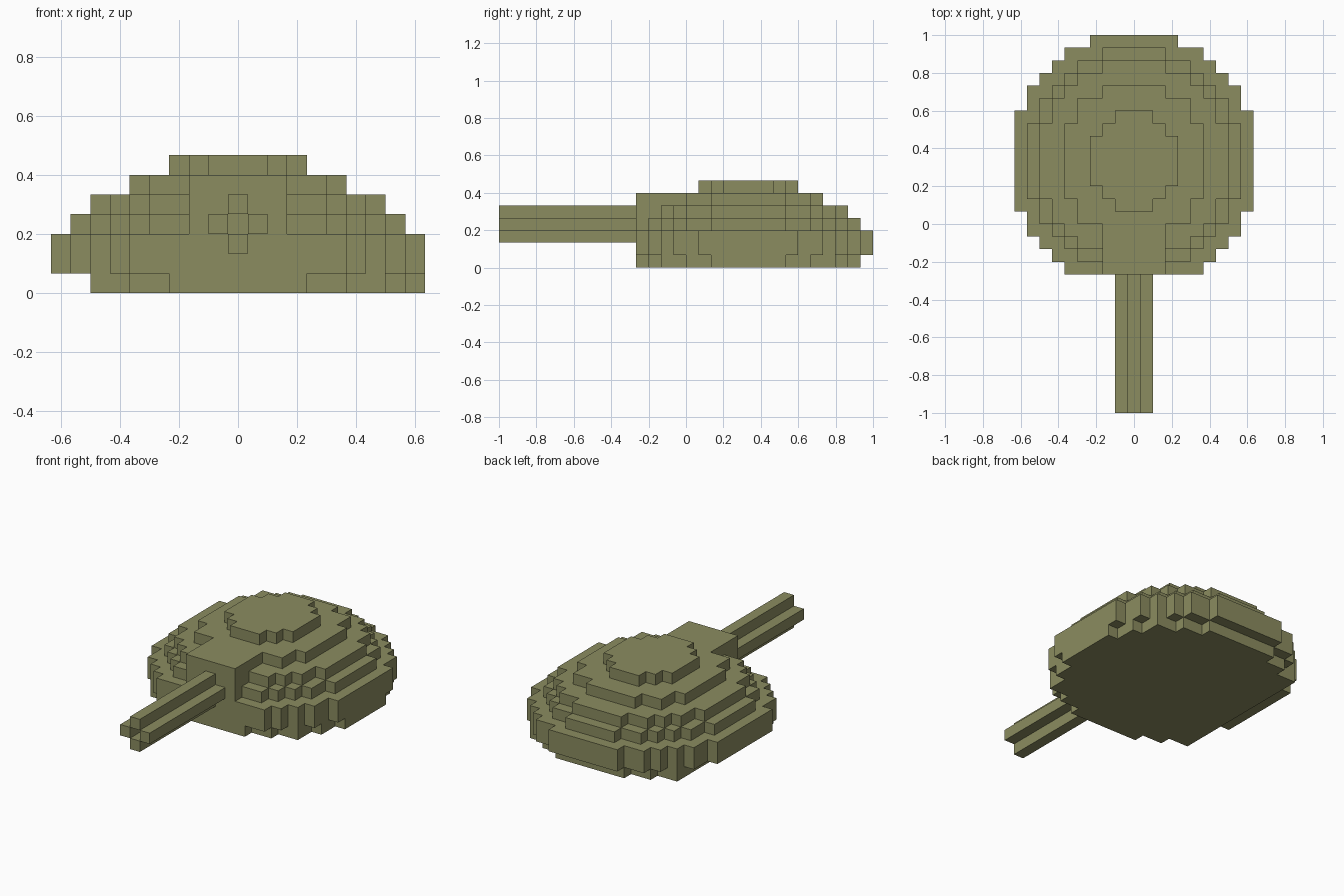
import bpy
import bmesh

cube = bpy.data.objects.get("Cube")
if cube:
    bpy.data.objects.remove(cube, do_unlink=True)

U = 1 / 15      # size of one block
MID_Y = 5       # hull centre along y, in blocks

# Single olive paint
olive = bpy.data.materials.new("olive_green")
olive.use_nodes = True
colour = (0.258, 0.262, 0.117, 1)
olive.diffuse_color = colour
bsdf = olive.node_tree.nodes["Principled BSDF"]
bsdf.inputs["Base Color"].default_value = colour
bsdf.inputs["Roughness"].default_value = 0.8


def prism(name, outline, z0, z1):
    """Extrude a flat outline (in blocks) from z0 to z1."""
    bm = bmesh.new()
    face = bm.faces.new([bm.verts.new((x * U, y * U, z0 * U)) for x, y in outline])
    top = bmesh.ops.extrude_face_region(bm, geom=[face])["geom"]
    bmesh.ops.translate(bm, vec=(0, 0, (z1 - z0) * U),
                        verts=[v for v in top if isinstance(v, bmesh.types.BMVert)])
    bmesh.ops.recalc_face_normals(bm, faces=bm.faces)
    mesh = bpy.data.meshes.new(name)
    bm.to_mesh(mesh)
    bm.free()
    mesh.materials.append(olive)
    obj = bpy.data.objects.new(name, mesh)
    bpy.context.collection.objects.link(obj)
    return obj


def layer(name, front, back, z0, z1, left_limit=99):
    """Stepped round layer: block counts each side of the middle column,
    listed row by row outwards from the hull centre."""
    rows = front[::-1] + back
    start = MID_Y - len(front)
    right, left = [], []
    for side, pts, limit in ((1, right, 99), (-1, left, left_limit)):
        widths = [min(w, limit) + 0.5 for w in rows]
        for i, w in enumerate(widths):
            if i == 0 or widths[i - 1] != w:
                pts.append((side * w, start + i))
            if i == len(widths) - 1 or widths[i + 1] != w:
                pts.append((side * w, start + i + 1))
    return prism(name, right + left[::-1], z0, z1)


def box(name, x0, x1, y0, y1, z0, z1):
    return prism(name, [(x0, y0), (x1, y0), (x1, y1), (x0, y1)], z0, z1)


# Underside, cut short on one side
base = [9, 9, 9, 8, 8, 7, 7, 5, 3]
layer("base", base, base, 0, 1, left_limit=7)

# Widest band, cut flat at the front
hull = [9, 9, 9, 9, 8, 8, 7, 6, 5, 3]
layer("hull", hull[:9], hull, 1, 3)

# Stepped dome; the front rows widen into the gun mount
lower = [8, 8, 8, 7, 7, 6, 5, 4, 2]
layer("lower_step", lower, lower, 3, 4)
middle = [7, 7, 7, 6, 6, 5, 4, 2]
layer("middle_step", middle + [2], middle, 4, 5)
upper = [5, 5, 5, 4, 4, 2]
layer("upper_step", upper + [2, 2, 2], upper, 5, 6)
hatch = [3, 3, 2, 1]
layer("top_hatch", hatch, hatch, 6, 7)

# Barrel: four bars around an open bore
for name, x, z in (("barrel_top", 0, 4), ("barrel_bottom", 0, 2),
                   ("barrel_left", 1, 3), ("barrel_right", -1, 3)):
    box(name, x - 0.5, x + 0.5, -15, -4, z, z + 1)
